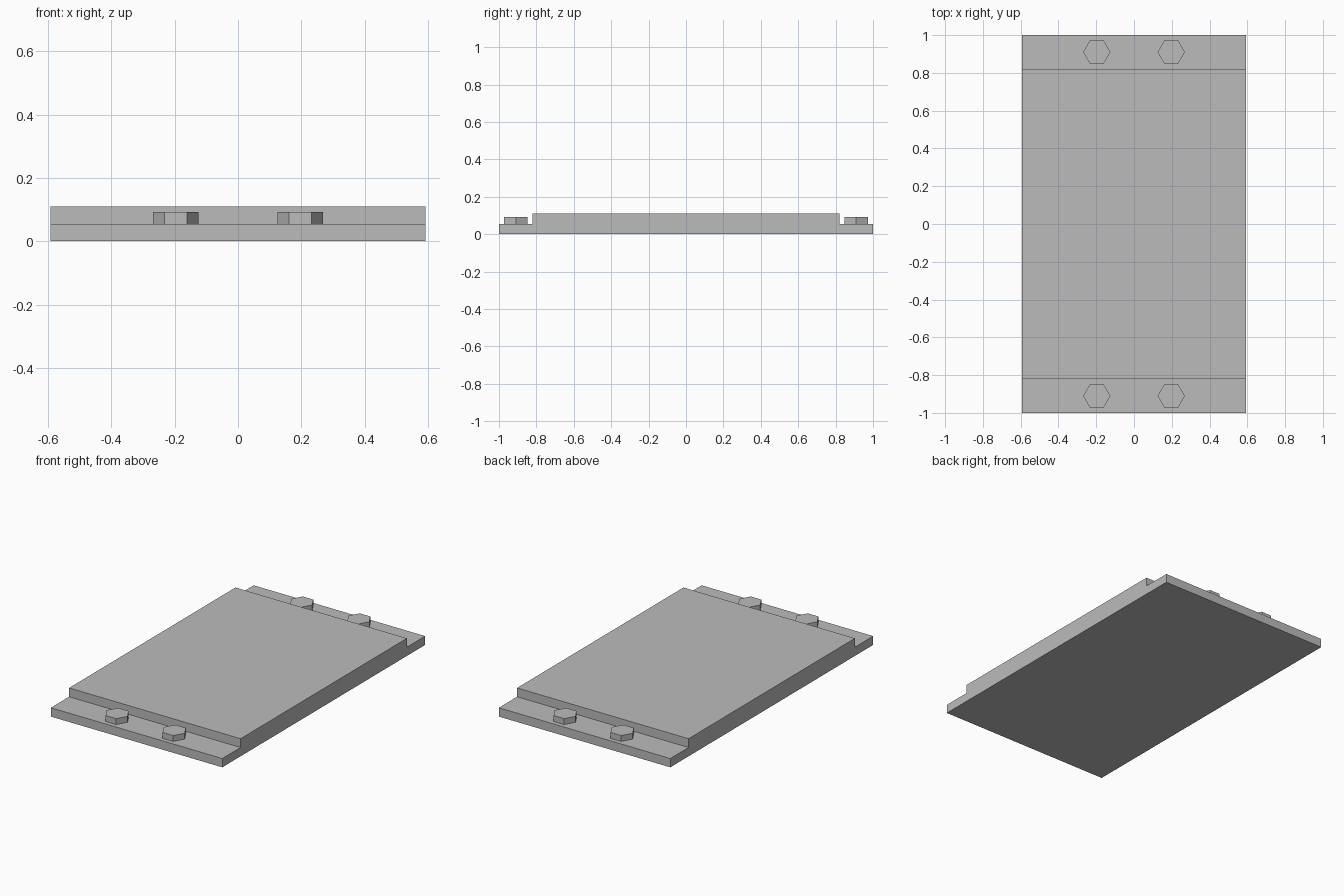
import bpy
import bmesh
import math

cube = bpy.data.objects.get("Cube")
if cube:
    bpy.data.objects.remove(cube, do_unlink=True)

HALF_WIDTH, HALF_LENGTH, STEP = 0.592, 1.0, 0.82
FLANGE_TOP, PLATE_TOP, BOLT_TOP = 0.055, 0.11, 0.092
BOLT_X, BOLT_Y, BOLT_RADIUS = 0.197, 0.91, 0.072

grey = bpy.data.materials.new("plain grey")
grey.use_nodes = True
colour = (0.5, 0.5, 0.5, 1.0)
grey.diffuse_color = colour
grey.node_tree.nodes["Principled BSDF"].inputs["Base Color"].default_value = colour


def add_object(name, bm):
    bmesh.ops.recalc_face_normals(bm, faces=bm.faces)
    mesh = bpy.data.meshes.new(name)
    bm.to_mesh(mesh)
    bm.free()
    mesh.materials.append(grey)
    obj = bpy.data.objects.new(name, mesh)
    bpy.context.collection.objects.link(obj)
    return obj


# Stepped plate: a side profile extruded across the width
half = [(HALF_LENGTH, 0), (HALF_LENGTH, FLANGE_TOP), (STEP, FLANGE_TOP), (STEP, PLATE_TOP)]
profile = half + [(-y, z) for y, z in reversed(half)]
bm = bmesh.new()
side = bm.faces.new([bm.verts.new((-HALF_WIDTH, y, z)) for y, z in profile])
extruded = bmesh.ops.extrude_face_region(bm, geom=[side])["geom"]
moved = [v for v in extruded if isinstance(v, bmesh.types.BMVert)]
bmesh.ops.translate(bm, verts=moved, vec=(2 * HALF_WIDTH, 0, 0))
add_object("stepped_plate", bm)

# Hexagonal bolt heads, two on each flange
for y_sign, end in ((-1, "front"), (1, "back")):
    for x_sign, hand in ((-1, "right"), (1, "left")):
        bm = bmesh.new()
        bmesh.ops.create_cone(bm, cap_ends=True, segments=6, radius1=BOLT_RADIUS,
                              radius2=BOLT_RADIUS, depth=BOLT_TOP - FLANGE_TOP)
        # Put two corners of the hexagon on the x axis
        if not any(abs(v.co.y) < 0.001 for v in bm.verts):
            for v in bm.verts:
                v.co.x, v.co.y = v.co.y, v.co.x
        bolt = add_object(f"bolt_head_{end}_{hand}", bm)
        bolt.location = (x_sign * BOLT_X, y_sign * BOLT_Y, (BOLT_TOP + FLANGE_TOP) / 2)
